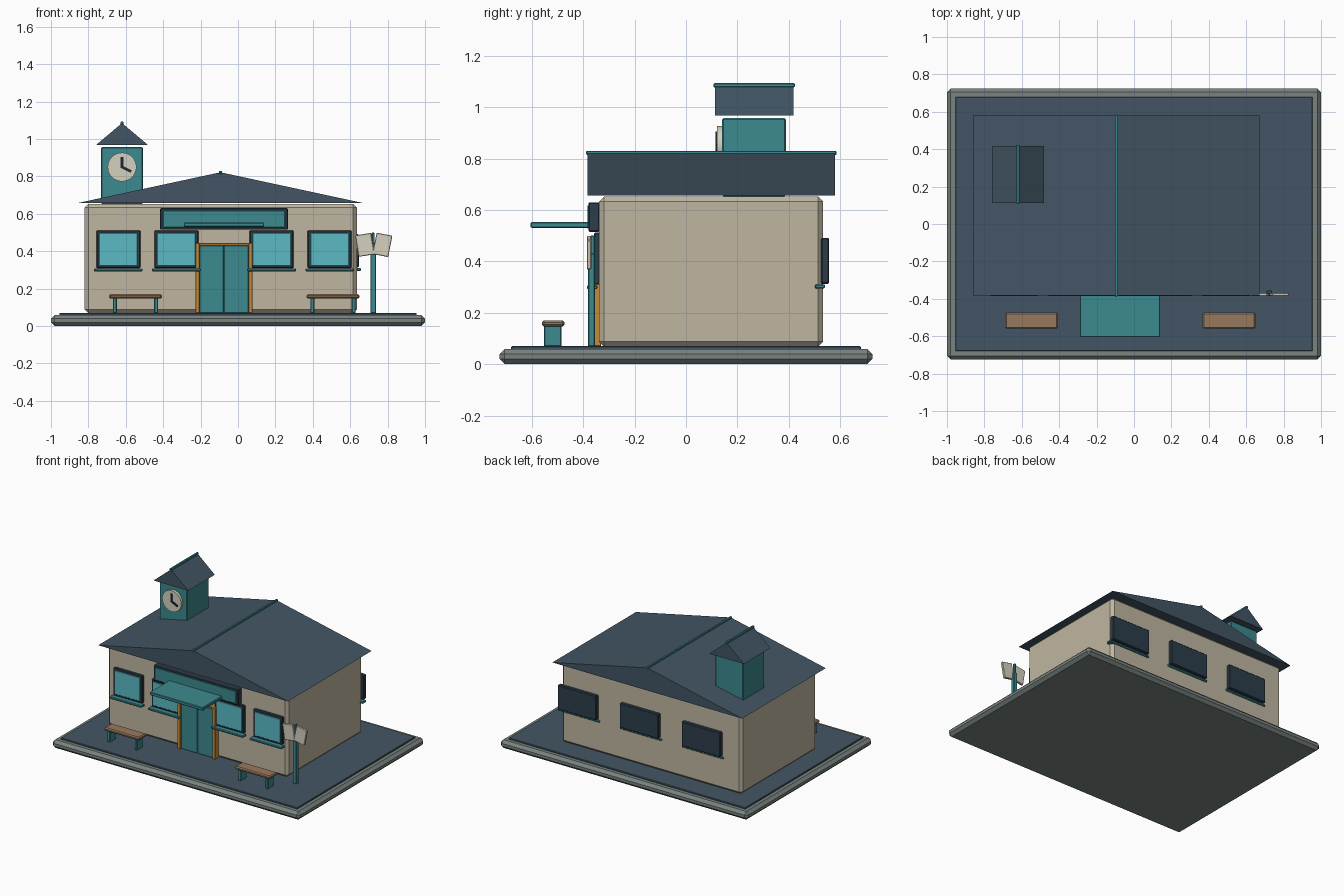
import bpy
from math import radians, cos, sin

if "Cube" in bpy.data.objects:
    bpy.data.objects.remove(bpy.data.objects["Cube"])


def material(name, rgb):
    m = bpy.data.materials.new(name)
    m.diffuse_color = [(c / 255) ** 2.2 for c in rgb] + [1]
    m.use_nodes = True
    m.node_tree.nodes["Principled BSDF"].inputs["Base Color"].default_value = m.diffuse_color
    return m


STONE = material("stone", (120, 130, 126))
SLATE = material("slate", (68, 86, 99))
WALL = material("plaster", (190, 181, 160))
TEAL = material("teal", (62, 136, 141))
DARK = material("dark_frame", (48, 64, 76))
GLASS = material("glass", (92, 184, 196))
ORANGE = material("orange_wood", (200, 138, 58))
WOOD = material("bench_wood", (150, 120, 95))
CREAM = material("cream", (212, 208, 190))
BLACK = material("clock_black", (35, 45, 52))


def finish(ob, name, mat, bevel=0):
    ob.name = name
    ob.data.materials.append(mat)
    if bevel:
        b = ob.modifiers.new("chamfer", 'BEVEL')
        b.width = bevel
        b.segments = 1
    return ob


def box(name, mat, x, y, z, bevel=0.004, tilt=0):
    """Box from (min, max) ranges, optionally tilted about the y axis."""
    bpy.ops.mesh.primitive_cube_add(size=1, location=[(a + b) / 2 for a, b in (x, y, z)])
    ob = bpy.context.object
    for v in ob.data.vertices:
        for i, (a, b) in enumerate((x, y, z)):
            v.co[i] *= b - a
    ob.rotation_euler.y = radians(tilt)
    return finish(ob, name, mat, bevel)


def gable(name, mat, x, y, z):
    """Solid gable roof with its ridge running along y, plus a ridge cap."""
    xm = (x[0] + x[1]) / 2
    verts = [(px, py, pz) for py in y for px, pz in ((x[0], z[0]), (x[1], z[0]), (xm, z[1]))]
    faces = [(0, 1, 2), (5, 4, 3), (0, 3, 4, 1), (1, 4, 5, 2), (2, 5, 3, 0)]
    me = bpy.data.meshes.new(name)
    me.from_pydata(verts, [], faces)
    ob = bpy.data.objects.new(name, me)
    bpy.context.collection.objects.link(ob)
    finish(ob, name, mat)
    box(name + "_ridge", TEAL, (xm - .008, xm + .008), (y[0] - .005, y[1] + .005),
        (z[1] - .008, z[1] + .008), .003)


def window(name, cx, y, z, w, glazed):
    box(name + "_frame", DARK, (cx - w / 2, cx + w / 2), y, z, .005)
    ym = (y[0] + y[1]) / 2 - .02
    box(name + "_sill", TEAL, (cx - w / 2 - .012, cx + w / 2 + .012), (ym - .02, ym + .02),
        (z[0] - .018, z[0] - .002))
    if glazed:
        box(name + "_glass", GLASS, (cx - w / 2 + .015, cx + w / 2 - .015), (y[0] - .004, y[0] + .01),
            (z[0] + .015, z[1] - .015), .002)


# Base and paved yard
box("base", STONE, (-1, 1), (-.725, .725), (0, .06), .02)
box("yard", SLATE, (-.955, .955), (-.68, .68), (.05, .07), .003)

# Main building
box("walls", WALL, (-.82, .635), (-.338, .533), (.068, .653), .02)
gable("main_roof", SLATE, (-.86, .672), (-.383, .58), (.657, .822))

# Windows
for i, cx in enumerate((-.64, -.33, .18, .49)):
    window(f"front_window_{i}", cx, (-.358, -.332), (.31, .512), .235, True)
for i, cx in enumerate((-.51, -.01, .49)):
    window(f"back_window_{i}", cx, (.525, .557), (.313, .492), .312, False)

# Entrance
C = -.075
for s, side in ((-1, "left"), (1, "right")):
    a, b = sorted((C + s * .001, C + s * .132))
    box(f"door_leaf_{side}", TEAL, (a, b), (-.362, -.33), (.07, .432), .003)
    a, b = sorted((C + s * .13, C + s * .153))
    box(f"door_post_{side}", ORANGE, (a, b), (-.374, -.33), (.07, .445), .003)
box("door_lintel", ORANGE, (C - .153, C + .153), (-.372, -.33), (.43, .445), .003)
box("canopy", TEAL, (C - .215, C + .215), (-.605, -.34), (.53, .553))
box("signboard_back", DARK, (C - .342, C + .342), (-.38, -.335), (.515, .63), .005)
box("signboard_panel", TEAL, (C - .325, C + .325), (-.384, -.37), (.528, .618), .002)

# Clock tower
box("tower", TEAL, (-.733, -.508), (.14, .389), (.653, .957), .006)
gable("tower_roof", SLATE, (-.76, -.48), (.112, .418), (.967, 1.085))
bpy.ops.mesh.primitive_cylinder_add(vertices=32, radius=.077, depth=.02,
                                    location=(-.62, .131, .85), rotation=(radians(90), 0, 0))
finish(bpy.context.object, "clock_face", CREAM)
bpy.ops.object.shade_smooth_by_angle(angle=radians(30))
for name, tilt in (("minute_hand", 0), ("hour_hand", 116)):
    t = radians(tilt)
    px, pz = -.62 + .025 * sin(t), .85 + .025 * cos(t)
    box(name, BLACK, (px - .007, px + .007), (.115, .123), (pz - .03, pz + .03), 0, tilt)

# Benches
for i, cx in enumerate((-.548, .508)):
    box(f"bench_seat_{i}", WOOD, (cx - .141, cx + .141), (-.56, -.473), (.147, .17), .007)
    for s in (-1, 1):
        lx = cx + s * .11
        box(f"bench_leg_{i}", TEAL, (lx - .011, lx + .011), (-.552, -.485), (.068, .15))

# Signpost with two tilted boards
box("signpost", TEAL, (.708, .738), (-.382, -.354), (.068, .43))
box("signpost_tip", TEAL, (.715, .731), (-.374, -.354), (.42, .5))
for cx, tilt in ((.678, -9), (.772, 11)):
    box("sign_board", CREAM, (cx - .043, cx + .043), (-.386, -.368), (.376, .492), .003, tilt)
